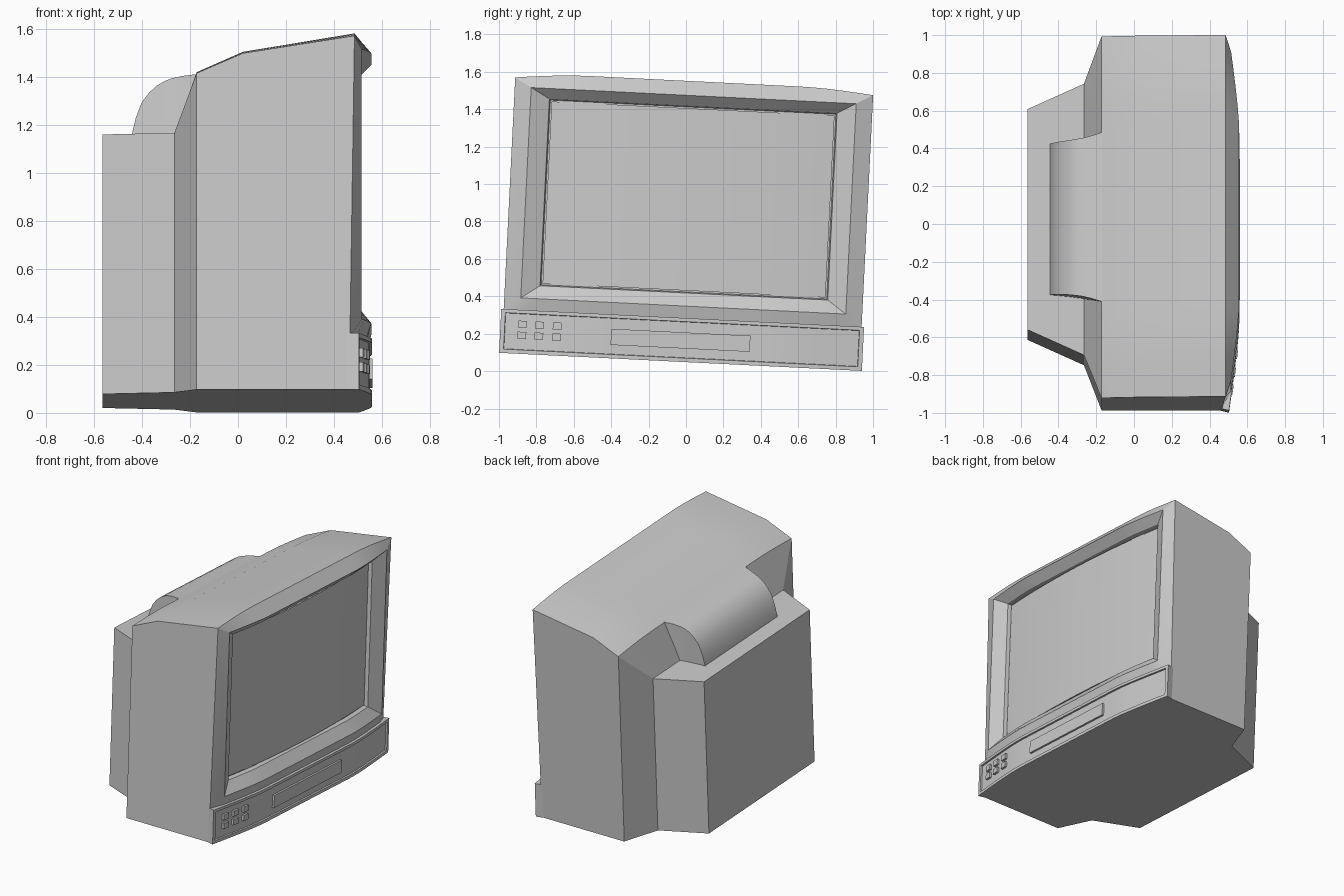
import bpy, math

if "Cube" in bpy.data.objects:
    bpy.data.objects.remove(bpy.data.objects["Cube"])

TILT = math.radians(2.85)   # the whole set leans about x
UC = -0.032                 # sideways centre line in the tilted frame
BASE = 0.048
N = 25


def place(x, u, v):
    u += UC
    c, s = math.cos(TILT), math.sin(TILT)
    return (x, u * c + v * s, v * c - u * s)


def bow(u):
    """Depth of the bowed front at sideways position u."""
    return 0.555 - 0.055 * (max(0, abs(u) - 0.5) / 0.47) ** 1.25


def arch(t):
    """0 at the ends, 1 over the middle."""
    return math.sin(math.pi / 2 * min(1, (1 - abs(t)) / 0.42))


def ring(u0, u1, v0, v1, xf, rise=0):
    """Rectangular loop of 2N points, optionally with an arched top."""
    ts = [-1 + 2 * i / (N - 1) for i in range(N)]
    us = [(u0 + u1) / 2 + t * (u1 - u0) / 2 for t in ts]
    low = [(xf(u, v0), u, v0) for u in us]
    top = []
    for t, u in zip(ts, us):
        v = v1 + rise * arch(t)
        top.append((xf(u, v), u, v))
    return low + top[::-1]


def loft(name, rings, cap_start=True, cap_end=True):
    """Skin a stack of loops, running from back to front."""
    n = 2 * N
    verts = [place(*p) for r in rings for p in r]
    faces = []
    for k in range(len(rings) - 1):
        a, b = k * n, (k + 1) * n
        faces += [(a + i, a + (i + 1) % n, b + (i + 1) % n, b + i) for i in range(n)]

    def cap(k, flip):
        o = k * n
        for i in range(N - 1):
            f = (o + i, o + i + 1, o + n - 2 - i, o + n - 1 - i)
            faces.append(f[::-1] if flip else f)
    if cap_start:
        cap(0, True)
    if cap_end:
        cap(len(rings) - 1, False)
    me = bpy.data.meshes.new(name)
    me.from_pydata(verts, [], faces)
    me.update()
    ob = bpy.data.objects.new(name, me)
    bpy.context.collection.objects.link(ob)
    bpy.ops.object.select_all(action='DESELECT')
    ob.select_set(True)
    bpy.context.view_layer.objects.active = ob
    bpy.ops.object.shade_smooth_by_angle(angle=math.radians(28))
    return ob


def flat(x):
    return lambda u, v: x


def bowed(d):
    return lambda u, v: bow(u) + d


def edge(u, v):
    """Seam between cabinet and front frame, leaning slightly forward."""
    return 0.462 + 0.015 * v


# Cabinet: x, half width, corner height, arch rise
sections = [(-0.565, 0.584, 1.13, 0), (-0.265, 0.719, 1.13, 0),
            (-0.172, 0.958, 1.367, 0.02), (0.02, 0.958, 1.45, 0.022)]
body = [ring(-w, w, BASE, v, flat(x), r) for x, w, v, r in sections]
body.append(ring(-0.958, 0.958, BASE, 1.523, edge, 0.027))
loft("cabinet", body, cap_end=False)

# Rounded tube cover behind the cabinet top
hump = [(-0.447, 0.400, 1.12), (-0.425, 0.402, 1.21), (-0.40, 0.404, 1.275),
        (-0.37, 0.407, 1.313), (-0.34, 0.410, 1.341), (-0.31, 0.414, 1.359),
        (-0.28, 0.418, 1.371), (-0.23, 0.43, 1.382), (-0.165, 0.45, 1.389),
        (-0.10, 0.47, 1.405)]
loft("tube_cover", [ring(-w, w, 1.05, v, flat(x)) for x, w, v in hump])


# Front frame with sloped opening
def frame_outer(u, v):
    if v < 0.5 and abs(u) < 0.95:
        return bow(u) - 0.02
    return edge(u, v)


loft("front_frame", [
    ring(-0.94, 0.94, 0.27, 1.44, flat(0.36)),
    ring(-0.958, 0.958, 0.27, 1.523, frame_outer, 0.027),
    ring(-0.87, 0.87, 0.347, 1.473, bowed(0)),
    ring(-0.77, 0.77, 0.417, 1.417, bowed(-0.055)),
    ring(-0.764, 0.764, 0.423, 1.411, bowed(-0.085))])


# Curved screen
def glass(d):
    return lambda u, v: 0.493 - 0.04 * (u / 0.757) ** 2 - d


loft("screen", [ring(-0.757, 0.757, 0.43, 1.404, glass(0.04)),
                ring(-0.757, 0.757, 0.43, 1.404, glass(0))])

# Control panel with recessed face
loft("control_panel", [
    ring(-0.955, 0.955, BASE, 0.283, flat(0.44)),
    ring(-0.971, 0.971, BASE, 0.283, bowed(0.003)),
    ring(-0.948, 0.948, 0.069, 0.264, bowed(0.003)),
    ring(-0.946, 0.946, 0.071, 0.262, bowed(-0.008))])


# Flap and push buttons on the panel
def raised(name, u0, u1, v0, v1, d):
    loft(name, [ring(u0, u1, v0, v1, bowed(-0.02)), ring(u0, u1, v0, v1, bowed(d))])


raised("panel_flap", -0.378, 0.367, 0.12, 0.206, 0.006)
for i, u in enumerate((-0.854, -0.763, -0.668)):
    for j, v in enumerate((0.147, 0.206)):
        raised(f"button_{i}_{j}", u - 0.023, u + 0.023, v - 0.019, v + 0.019, 0.008)
